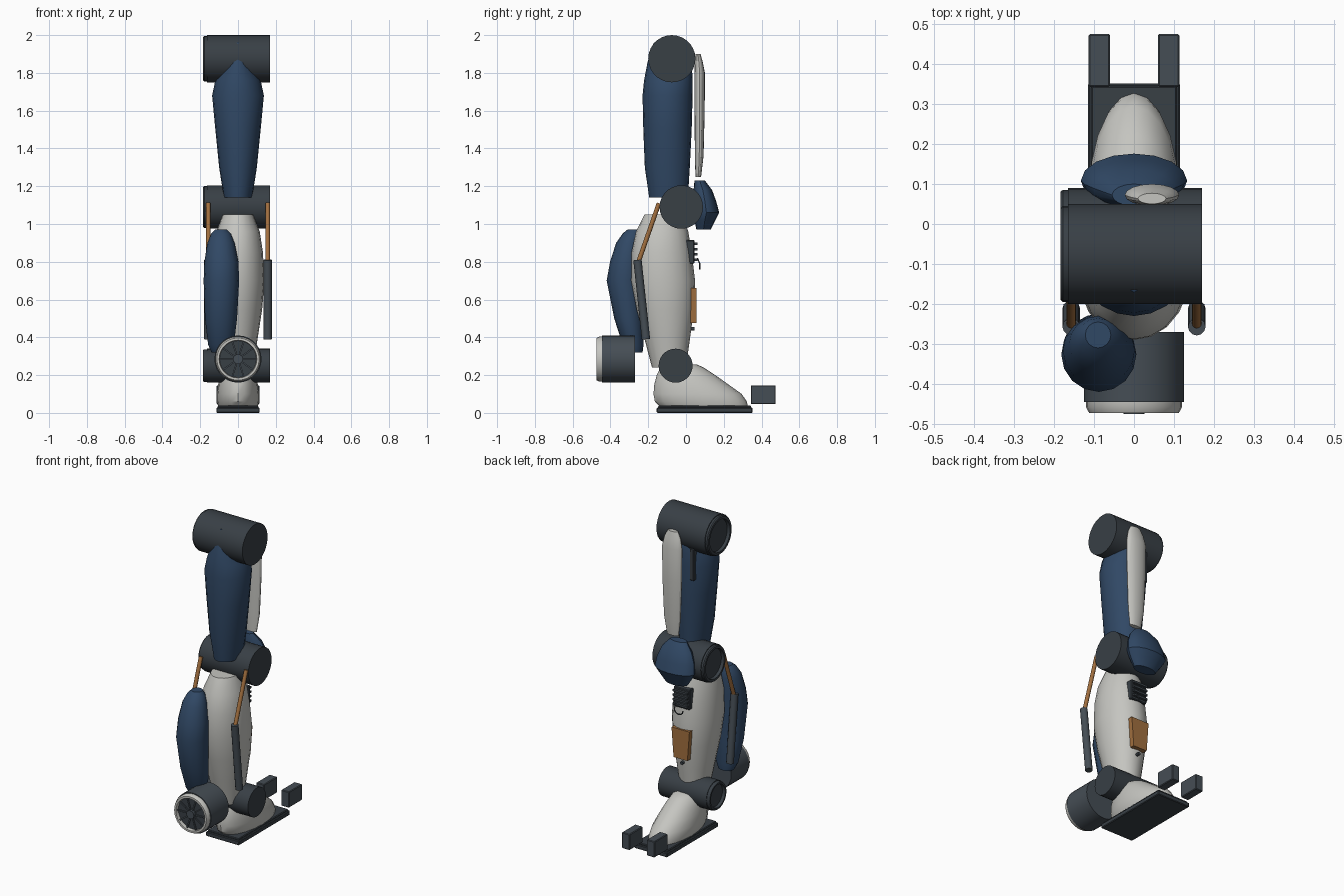
import bpy, bmesh
from math import sin, cos, pi
from mathutils import Vector, Matrix

if "Cube" in bpy.data.objects:
    bpy.data.objects.remove(bpy.data.objects["Cube"])


def mat(name, c):
    m = bpy.data.materials.new(name)
    m.diffuse_color = (*c, 1)
    m.use_nodes = True
    m.node_tree.nodes["Principled BSDF"].inputs["Base Color"].default_value = m.diffuse_color
    return m


DARK = mat("dark_metal", (0.04, 0.05, 0.06))
STEEL = mat("steel", (0.06, 0.075, 0.09))
NAVY = mat("navy", (0.03, 0.065, 0.13))
WHITE = mat("off_white", (0.56, 0.56, 0.53))
BRONZE = mat("bronze", (0.36, 0.16, 0.05))


def finish(bm, name, m, angle=32):
    bmesh.ops.recalc_face_normals(bm, faces=bm.faces)
    me = bpy.data.meshes.new(name)
    bm.to_mesh(me)
    bm.free()
    ob = bpy.data.objects.new(name, me)
    bpy.context.collection.objects.link(ob)
    me.materials.append(m)
    bpy.ops.object.select_all(action='DESELECT')
    ob.select_set(True)
    bpy.context.view_layer.objects.active = ob
    bpy.ops.object.shade_smooth_by_angle(angle=angle * pi / 180)
    return ob


# Shell stacked from ellipses: (z, x centre, half width, y min, y max)
def loft(name, rows, m, n=20):
    bm = bmesh.new()
    rings = []
    for z, cx, rx, y0, y1 in rows:
        rings.append([bm.verts.new((cx + rx * cos(2 * pi * i / n),
                                    (y0 + y1) / 2 + (y1 - y0) / 2 * sin(2 * pi * i / n), z))
                      for i in range(n)])
    for a, b in zip(rings, rings[1:]):
        for i in range(n):
            bm.faces.new((a[i], a[(i + 1) % n], b[(i + 1) % n], b[i]))
    bm.faces.new(rings[0])
    bm.faces.new(rings[-1])
    return finish(bm, name, m)


def rod(name, a, b, r, m, n=24):
    a, b = Vector(a), Vector(b)
    d = b - a
    bm = bmesh.new()
    bmesh.ops.create_cone(bm, cap_ends=True, segments=n, radius1=r, radius2=r, depth=d.length,
                          matrix=Matrix.Translation((a + b) / 2) @ d.to_track_quat('Z', 'Y').to_matrix().to_4x4())
    return finish(bm, name, m)


def box(name, lo, hi, m, bevel=0.004):
    lo, hi = Vector(lo), Vector(hi)
    bm = bmesh.new()
    bmesh.ops.create_cube(bm, size=1, matrix=Matrix.Translation((lo + hi) / 2) @ Matrix.Diagonal((*(hi - lo), 1)))
    if bevel:
        bmesh.ops.bevel(bm, geom=bm.edges[:], offset=bevel, segments=1, affect='EDGES')
    return finish(bm, name, m, 20)


# Ring turned from a (radius, offset) profile around an axis direction
def ring(name, centre, axis, profile, m, n=28):
    rot = Vector(axis).to_track_quat('Z', 'Y').to_matrix()
    c = Vector(centre)
    bm = bmesh.new()
    loops = [[bm.verts.new(c + rot @ Vector((r * cos(2 * pi * i / n), r * sin(2 * pi * i / n), h)))
              for i in range(n)] for r, h in profile]
    for a, b in zip(loops, loops[1:] + loops[:1]):
        for i in range(n):
            bm.faces.new((a[i], a[(i + 1) % n], b[(i + 1) % n], b[i]))
    return finish(bm, name, m)


# Hip, knee and ankle drums with an outer collar on the -x end
for part, y, z, r in (("hip", -0.075, 1.875, 0.125), ("knee", -0.025, 1.09, 0.115), ("ankle", -0.055, 0.25, 0.09)):
    rod(part + "_drum", (-0.165, y, z), (0.17, y, z), r, DARK, 28)
    ring(part + "_collar", (-0.163, y, z), (-1, 0, 0),
         [(r * 0.96, 0), (r * 0.96, 0.015), (r * 0.92, 0.021), (r * 0.8, 0.021), (r * 0.78, 0)], DARK)

# Thigh shell and rear plate
loft("thigh", [(1.14, 0, 0.075, -0.195, 0.01), (1.3, 0, 0.10, -0.218, 0.02), (1.5, 0, 0.12, -0.226, 0.03),
               (1.68, 0, 0.137, -0.23, 0.035), (1.76, 0, 0.12, -0.222, 0.035), (1.86, 0, 0.075, -0.203, 0.03),
               (1.96, 0, 0.03, -0.17, 0.0)], NAVY)
loft("thigh_rear_plate", [(1.25, 0.045, 0.04, 0.05, 0.08), (1.36, 0.045, 0.056, 0.047, 0.093),
                          (1.6, 0.045, 0.066, 0.045, 0.099), (1.8, 0.045, 0.068, 0.045, 0.10),
                          (1.86, 0.045, 0.055, 0.047, 0.088), (1.9, 0.045, 0.035, 0.05, 0.077)], WHITE, 16)
box("thigh_vent", (-0.075, 0.0, 1.6), (-0.045, 0.03, 1.8), DARK)

# Knee cap
loft("knee_cap", [(0.97, 0, 0.075, 0.055, 0.13), (1.02, 0, 0.11, 0.045, 0.155), (1.06, 0, 0.133, 0.04, 0.176),
                  (1.12, 0, 0.125, 0.04, 0.16), (1.18, 0, 0.10, 0.04, 0.138), (1.23, 0, 0.055, 0.045, 0.1)], NAVY, 16)

# Shin and calf pod
loft("shin", [(0.24, 0, 0.08, -0.18, 0.0), (0.4, 0, 0.105, -0.222, 0.022), (0.55, 0, 0.128, -0.262, 0.042),
              (0.7, 0, 0.14, -0.29, 0.048), (0.85, 0, 0.132, -0.288, 0.03), (0.96, 0, 0.115, -0.265, 0.012),
              (1.05, 0, 0.08, -0.22, -0.02)], WHITE)
loft("calf_pod", [(0.32, -0.09, 0.05, -0.31, -0.23), (0.36, -0.09, 0.068, -0.335, -0.225),
                  (0.5, -0.09, 0.085, -0.38, -0.228), (0.7, -0.088, 0.094, -0.42, -0.232),
                  (0.8, -0.088, 0.09, -0.402, -0.23), (0.9, -0.09, 0.072, -0.37, -0.23),
                  (0.95, -0.09, 0.052, -0.335, -0.236), (0.97, -0.09, 0.032, -0.31, -0.245)], NAVY, 16)

# Side pistons
for side, s in (("left", -1), ("right", 1)):
    x = s * 0.157
    rod(side + "_piston_body", (x, -0.212, 0.39), (x, -0.257, 0.81), 0.022, STEEL, 12)
    rod(side + "_piston_rod", (x, -0.255, 0.79), (x, -0.143, 1.11), 0.012, BRONZE, 12)

# Front thruster with rim, dark face, hub and vanes
c = 0.285
rod("thruster_body", (0, -0.27, c), (0, -0.445, c), 0.125, STEEL, 28)
ring("thruster_rim", (0, -0.44, c), (0, -1, 0),
     [(0.12, 0), (0.12, 0.018), (0.112, 0.033), (0.1, 0.033), (0.096, 0)], WHITE)
rod("thruster_face", (0, -0.44, c), (0, -0.452, c), 0.099, DARK, 28)
rod("thruster_hub", (0, -0.445, c), (0, -0.475, c), 0.026, STEEL, 20)
for i in range(10):
    a = 2 * pi * i / 10
    vane = box("thruster_vane", (0.02, -0.003, -0.004), (0.1, 0.003, 0.004), STEEL, 0)
    vane.matrix_world = Matrix.Translation((0, -0.46, c)) @ Matrix.Rotation(a, 4, 'Y')

# Foot, sole and toes
loft("foot", [(0.035, 0, 0.105, -0.14, 0.328), (0.06, 0, 0.112, -0.165, 0.322), (0.10, 0, 0.112, -0.172, 0.295),
              (0.15, 0, 0.105, -0.168, 0.225), (0.2, 0, 0.092, -0.155, 0.155), (0.24, 0, 0.075, -0.135, 0.095),
              (0.257, 0, 0.05, -0.1, 0.055)], WHITE)
box("sole", (-0.115, -0.155, 0), (0.115, 0.352, 0.028), DARK)
box("sole_top", (-0.108, -0.148, 0.026), (0.108, 0.345, 0.038), DARK)
for side, s in (("left", -1), ("right", 1)):
    x = s * 0.0865
    box(side + "_toe", (x - 0.027, 0.343, 0.046), (x + 0.027, 0.475, 0.146), STEEL)

# Rear shin hatch: tapered panel with bolt
bm = bmesh.new()
q = [(-0.048, 0.475), (0.048, 0.475), (0.062, 0.66), (-0.062, 0.66)]
f = bm.faces.new([bm.verts.new((x, 0.025, z)) for x, z in q])
e = bmesh.ops.extrude_face_region(bm, geom=[f])
bmesh.ops.translate(bm, vec=(0, 0.03, 0), verts=[v for v in e["geom"] if isinstance(v, bmesh.types.BMVert)])
finish(bm, "shin_hatch", BRONZE)
rod("shin_bolt", (0, 0.02, 0.445), (0, 0.045, 0.445), 0.01, DARK, 12)

# Rear control box with fins and hanging cable loop
box("control_box", (-0.055, -0.02, 0.79), (0.055, 0.045, 0.915), DARK)
for i in range(4):
    z = 0.805 + i * 0.028
    box("control_box_fin", (-0.05, 0.04, z), (0.05, 0.06, z + 0.013), DARK, 0)
cu = bpy.data.curves.new("cable_loop", 'CURVE')
cu.dimensions = '3D'
cu.bevel_depth = 0.004
cu.bevel_resolution = 1
sp = cu.splines.new('POLY')
pts = [(0.03, 0.06, 0.82)] + [(0.03 * cos(t * pi / 6), 0.073, 0.79 - 0.028 * sin(t * pi / 6)) for t in range(7)]
sp.points.add(len(pts) - 1)
for p, v in zip(sp.points, pts):
    p.co = (*v, 1)
cu.materials.append(DARK)
bpy.context.collection.objects.link(bpy.data.objects.new("cable_loop", cu))
